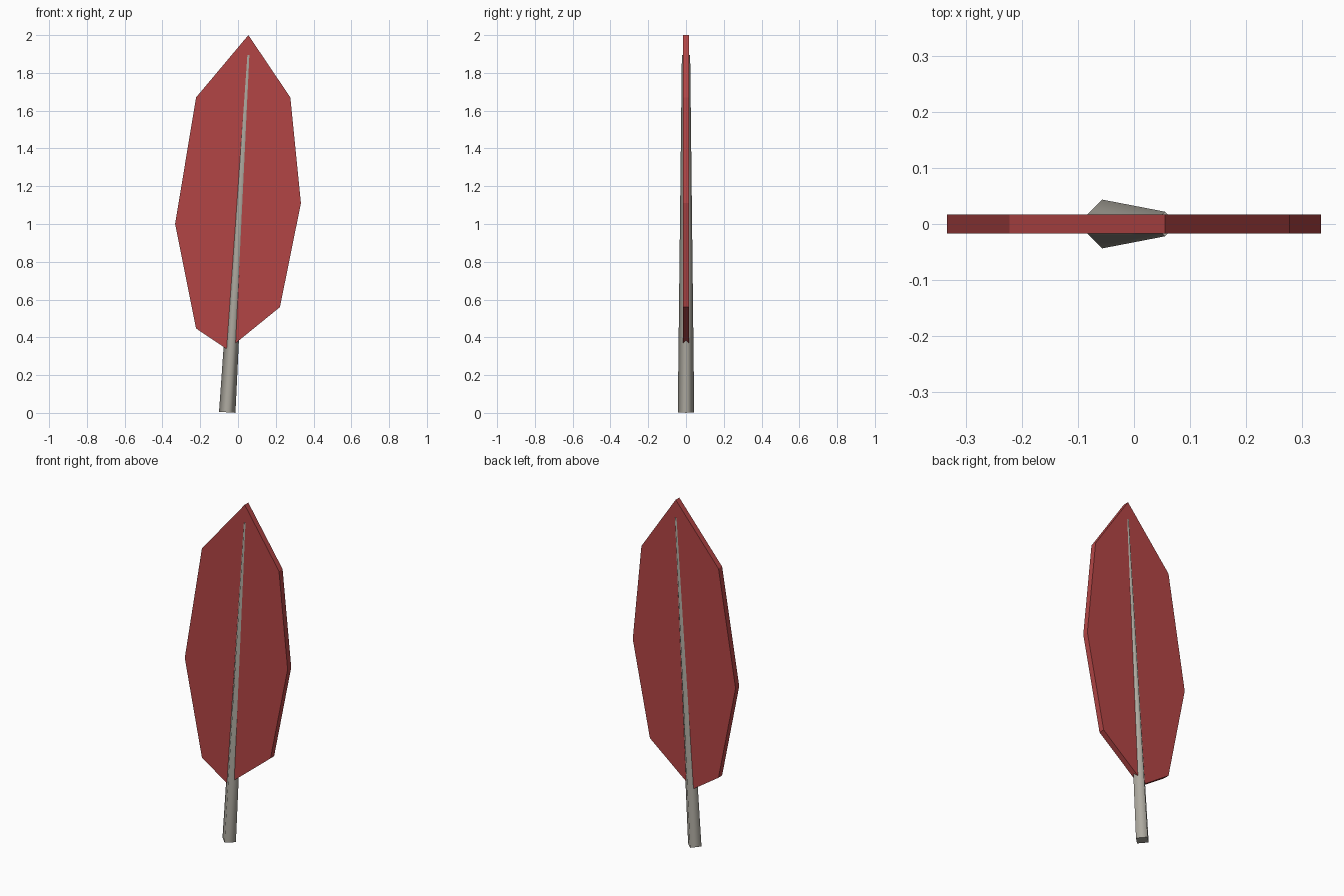
import bpy, bmesh
from mathutils import Vector

if "Cube" in bpy.data.objects:
    bpy.data.objects.remove(bpy.data.objects["Cube"])


def add_object(name, bm, color=None):
    bmesh.ops.recalc_face_normals(bm, faces=bm.faces)
    mesh = bpy.data.meshes.new(name)
    bm.to_mesh(mesh)
    bm.free()
    obj = bpy.data.objects.new(name, mesh)
    bpy.context.collection.objects.link(obj)
    if color:
        mat = bpy.data.materials.new(name + "_color")
        mat.diffuse_color = color
        mat.use_nodes = True
        mat.node_tree.nodes["Principled BSDF"].inputs["Base Color"].default_value = mat.diffuse_color
        mesh.materials.append(mat)
    return obj


# Red vane: flat outline extruded through its thickness
HALF_THICK = 0.0167
outline = [(0.055, 2.0), (-0.222, 1.67), (-0.333, 1.0), (-0.222, 0.447),
           (-0.055, 0.335), (0.222, 0.56), (0.333, 1.11), (0.277, 1.67)]
bm = bmesh.new()
face = bm.faces.new([bm.verts.new((x, -HALF_THICK, z)) for x, z in outline])
ext = bmesh.ops.extrude_face_region(bm, geom=[face])
bmesh.ops.translate(bm, vec=(0, 2 * HALF_THICK, 0),
                    verts=[v for v in ext["geom"] if isinstance(v, bmesh.types.BMVert)])
add_object("vane", bm, (0.45, 0.06, 0.06, 1))

# Quill: four-sided tapered shaft, leaning along the vane
base, tip = Vector((-0.057, 0, 0.003)), Vector((0.055, 0, 1.895))
axis = tip - base
bm = bmesh.new()
bmesh.ops.create_cone(bm, cap_ends=True, segments=4, radius1=0.0435,
                      radius2=0.022, depth=axis.length)
for f in bm.faces:
    f.smooth = abs(f.normal.z) < 0.9
quill = add_object("quill", bm, (0.42, 0.40, 0.35, 1))
quill.location = (base + tip) / 2
quill.rotation_euler = (0, Vector((0, 0, 1)).angle(axis), 0)
